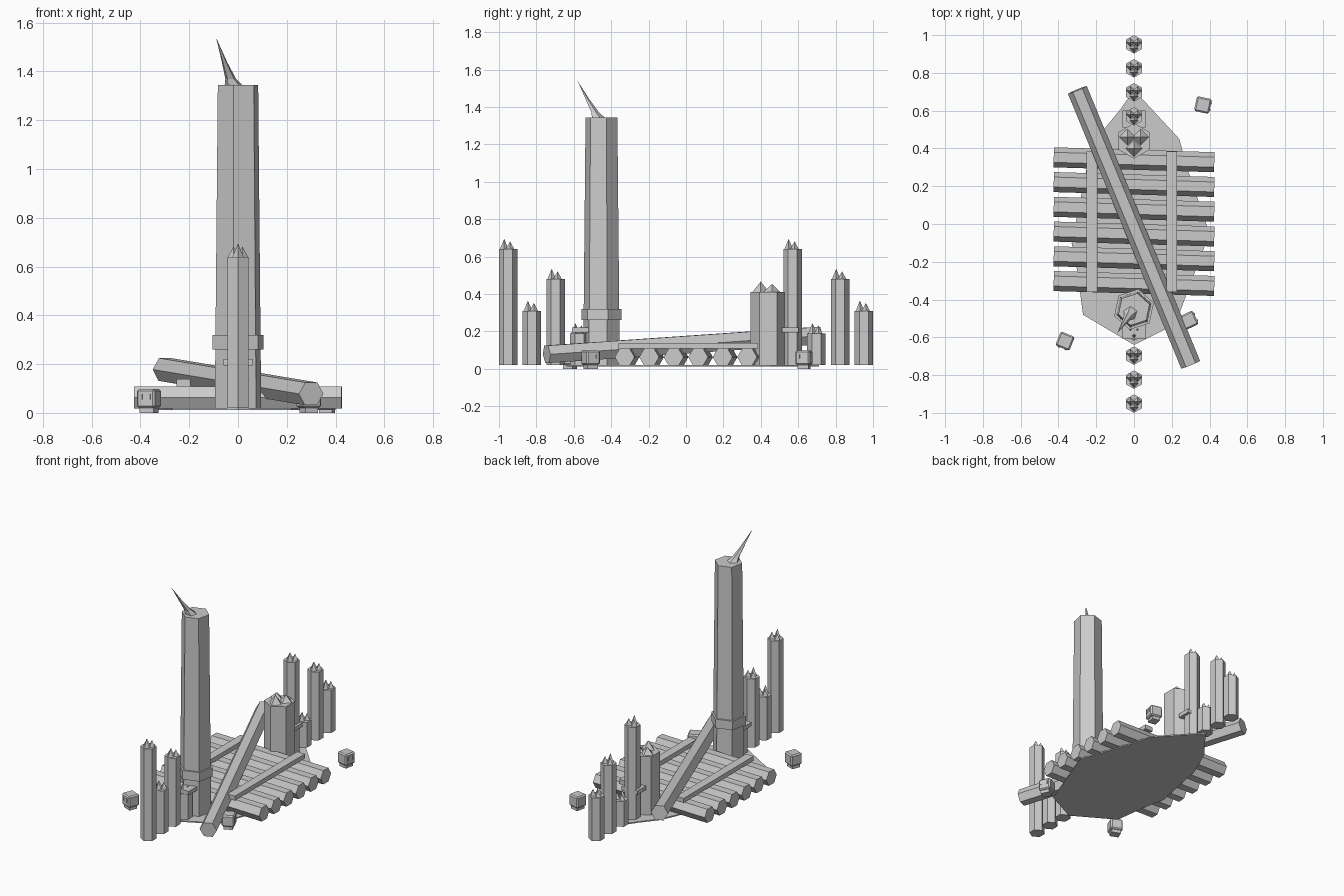
import bpy, bmesh
from math import sin, cos, radians
from mathutils import Vector, Matrix

cube = bpy.data.objects.get("Cube")
if cube:
    bpy.data.objects.remove(cube, do_unlink=True)

stone = bpy.data.materials.new("plain grey")
stone.use_nodes = True
GREY = (0.6, 0.6, 0.6, 1)
stone.diffuse_color = GREY
stone.node_tree.nodes["Principled BSDF"].inputs["Base Color"].default_value = GREY


def finish(name, bm, matrix=Matrix()):
    bmesh.ops.recalc_face_normals(bm, faces=bm.faces)
    mesh = bpy.data.meshes.new(name)
    bm.to_mesh(mesh)
    bm.free()
    mesh.materials.append(stone)
    obj = bpy.data.objects.new(name, mesh)
    obj.matrix_world = matrix
    bpy.context.collection.objects.link(obj)
    return obj


def loft(bm, rings, sides=6, turn=90):
    """Join level rings given as (centre, radius); radius 0 closes to a point."""
    loops = []
    for centre, r in rings:
        c = Vector(centre)
        if r == 0:
            loops.append([bm.verts.new(c)] * sides)
            continue
        angles = [radians(turn + 360 * i / sides) for i in range(sides)]
        loops.append([bm.verts.new(c + Vector((r * cos(a), r * sin(a), 0))) for a in angles])
    for low, high in zip(loops, loops[1:]):
        for i in range(sides):
            j = (i + 1) % sides
            corners = [low[i], low[j], high[j], high[i]]
            bm.faces.new(list(dict.fromkeys(corners)))
    for loop, ring in ((loops[0], rings[0]), (loops[-1], rings[-1])):
        if ring[1]:
            bm.faces.new(loop)


def add_box(bm, centre, size):
    m = Matrix.Translation(centre) @ Matrix.Diagonal((*size, 1))
    return bmesh.ops.create_cube(bm, size=1, matrix=m)["verts"]


def box(name, centre, size):
    bm = bmesh.new()
    add_box(bm, (0, 0, 0), size)
    return finish(name, bm, Matrix.Translation(centre))


def log(name, start, end, r):
    """Six-sided log between two points, with flat top and bottom."""
    a, b = Vector(start), Vector(end)
    d = (b - a).normalized()
    side = d.cross(Vector((0, 0, 1))).normalized()
    up = side.cross(d)
    m = Matrix((up, side, d)).transposed().to_4x4()
    m.translation = a
    bm = bmesh.new()
    loft(bm, [((0, 0, 0), r), ((0, 0, (b - a).length), r)])
    return finish(name, bm, m)


def spiked_post(name, y, top, r):
    """Six-sided post crowned by a tall front spike and two shorter rear ones."""
    bm = bmesh.new()
    loft(bm, [((0, 0, 0.02), r), ((0, 0, top), r)])
    for angle, height in ((-90, 0.055), (30, 0.042), (150, 0.042)):
        a = radians(angle)
        foot = Vector((cos(a), sin(a), 0)) * r * 0.43
        loft(bm, [(foot + Vector((0, 0, top - 0.002)), r * 0.48),
                  (foot + Vector((0, 0, top + height)), 0)], sides=4)
    return finish(name, bm, Matrix.Translation((0, y, 0)))


# Ground plate
outline = [(0, 0.71), (-0.07, 0.61), (-0.16, 0.5), (-0.25, 0.3), (-0.33, -0.1),
           (-0.3, -0.25), (-0.27, -0.48), (0, -0.64), (0.22, -0.53), (0.29, -0.34),
           (0.4, -0.05), (0.28, 0.3), (0.24, 0.45)]
bm = bmesh.new()
plate = bm.faces.new([bm.verts.new((x, y, 0.012)) for x, y in outline])
raised = bmesh.ops.extrude_face_region(bm, geom=[plate])["geom"]
bmesh.ops.translate(bm, vec=(0, 0, 0.008),
                    verts=[v for v in raised if isinstance(v, bmesh.types.BMVert)])
finish("ground_plate", bm)

# Raft of logs with two rails and a long log lying across
for i in range(6):
    y = -0.315 + 0.131 * i
    log(f"deck_log_{i + 1}", (-0.425, y + 0.013, 0.063), (0.425, y - 0.013, 0.063), 0.053)
for name, x in (("right_rail", -0.223), ("left_rail", 0.2)):
    box(name, (x, 0.012, 0.123), (0.057, 0.745, 0.03))
log("leaning_log", (0.3, -0.745, 0.078), (-0.3, 0.71, 0.178), 0.054)

# Tower with collar and curved horn
TOWER_Y, TURN = -0.452, -102
bm = bmesh.new()
loft(bm, [((0, 0, 0.02), 0.1), ((0, 0, 1.345), 0.087)], turn=TURN)
finish("tower", bm, Matrix.Translation((0, TOWER_Y, 0)))
bm = bmesh.new()
loft(bm, [((0, 0, 0.26), 0.11), ((0, 0, 0.32), 0.11)], turn=TURN)
finish("tower_collar", bm, Matrix.Translation((0, TOWER_Y, 0)))
bm = bmesh.new()
loft(bm, [((-0.017, -0.018, 1.34), 0.04), ((-0.03, -0.035, 1.37), 0.023),
          ((-0.056, -0.075, 1.44), 0.011), ((-0.09, -0.128, 1.54), 0)], sides=5)
finish("tower_horn", bm, Matrix.Translation((0, TOWER_Y, 0)))

# Rows of spiked posts, the stump and the crossbars
for row, start, tops in (("front", -0.951, (0.64, 0.31, 0.48, 0.19)),
                         ("back", 0.57, (0.64, 0.19, 0.48, 0.31))):
    for i, top in enumerate(tops):
        spiked_post(f"{row}_post_{i + 1}", start + 0.127 * i, top, 0.049)
spiked_post("stump", 0.44, 0.412, 0.094)
for name, y in (("front_crossbar", -0.565), ("back_crossbar", 0.557)):
    box(name, (0, y, 0.207), (0.12, 0.09, 0.026))

# Small block critters: bevelled body, foot block and two eye plates
for i, (x, y, turn) in enumerate(((-0.365, -0.62, -22), (0.365, 0.63, 78), (0.29, -0.51, 115))):
    bm = bmesh.new()
    add_box(bm, (0, 0, 0.059), (0.08, 0.08, 0.076))
    bmesh.ops.bevel(bm, geom=bm.edges[:], offset=0.008, segments=1, affect='EDGES')
    add_box(bm, (0, 0, 0.012), (0.06, 0.055, 0.024))
    for s in (-1, 1):
        add_box(bm, (0.018 * s, -0.041, 0.066), (0.01, 0.006, 0.022))
    finish(f"critter_{i + 1}", bm,
           Matrix.Translation((x, y, 0)) @ Matrix.Rotation(radians(turn), 4, 'Z'))
